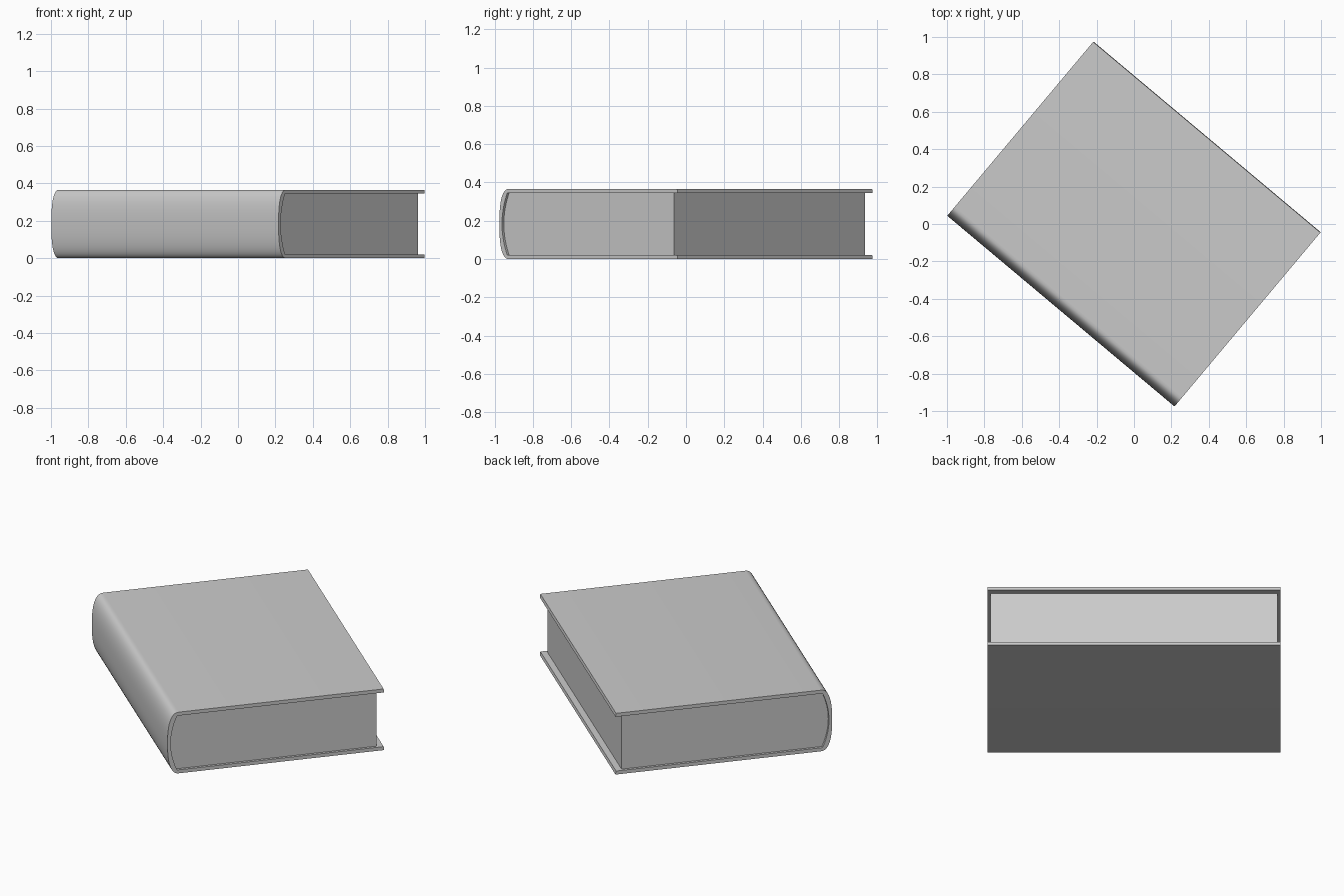
import bpy, bmesh, math

if "Cube" in bpy.data.objects:
    bpy.data.objects.remove(bpy.data.objects["Cube"])

WIDTH, LENGTH, HEIGHT, BOARD = 1.216, 1.586, 0.366, 0.021
TURN = math.radians(50)
SPINE, FORE, MID = -WIDTH / 2, WIDTH / 2, HEIGHT / 2
STEPS = 24

grey = bpy.data.materials.new("plain grey")
grey.use_nodes = True
grey.diffuse_color = (0.6, 0.6, 0.6, 1)
grey.node_tree.nodes["Principled BSDF"].inputs["Base Color"].default_value = (0.6, 0.6, 0.6, 1)


def extrude_profile(name, profile, length):
    """Extrude a closed (width, height) outline along the book's length."""
    bm = bmesh.new()
    face = bm.faces.new([bm.verts.new((u, -length / 2, z)) for u, z in profile])
    moved = bmesh.ops.extrude_face_region(bm, geom=[face])["geom"]
    verts = [v for v in moved if isinstance(v, bmesh.types.BMVert)]
    bmesh.ops.translate(bm, verts=verts, vec=(0, length, 0))
    bmesh.ops.recalc_face_normals(bm, faces=bm.faces)
    mesh = bpy.data.meshes.new(name)
    bm.to_mesh(mesh)
    bm.free()
    mesh.materials.append(grey)
    obj = bpy.data.objects.new(name, mesh)
    bpy.context.collection.objects.link(obj)
    obj.rotation_euler.z = TURN
    bpy.ops.object.select_all(action="DESELECT")
    obj.select_set(True)
    bpy.context.view_layer.objects.active = obj
    bpy.ops.object.shade_smooth_by_angle(angle=math.radians(30))
    return obj


def bulge(start, depth, half, power):
    """Rounded spine curve running from top to bottom."""
    points = []
    for i in range(STEPS + 1):
        a = math.pi * i / STEPS
        t = math.cos(a)
        u = start + depth * (1 - max(0, 1 - abs(t) ** power) ** (1 / power))
        points.append((u, MID + half * t))
    return points


def arc(start, depth, half):
    """Shallow curve that meets the boards at an angle."""
    rows = [1 - 2 * i / STEPS for i in range(STEPS + 1)]
    return [(start + depth * t * t, MID + half * t) for t in rows]


# Cover: two boards joined by a rounded spine
inner = arc(SPINE + 0.018, 0.036, MID - BOARD)
outer = bulge(SPINE, 0.065, MID, 2.5)
cover = ([(FORE - 0.003, HEIGHT)] + outer + [(FORE, 0), (FORE - 0.003, BOARD)]
         + inner[::-1] + [(FORE, HEIGHT - BOARD)])
extrude_profile("cover", cover, LENGTH)

# Page block: fills the cover, set back at the three open edges
pages = inner + [(FORE - 0.038, BOARD), (FORE - 0.038, HEIGHT - BOARD)]
extrude_profile("page_block", pages, LENGTH - 0.03)
